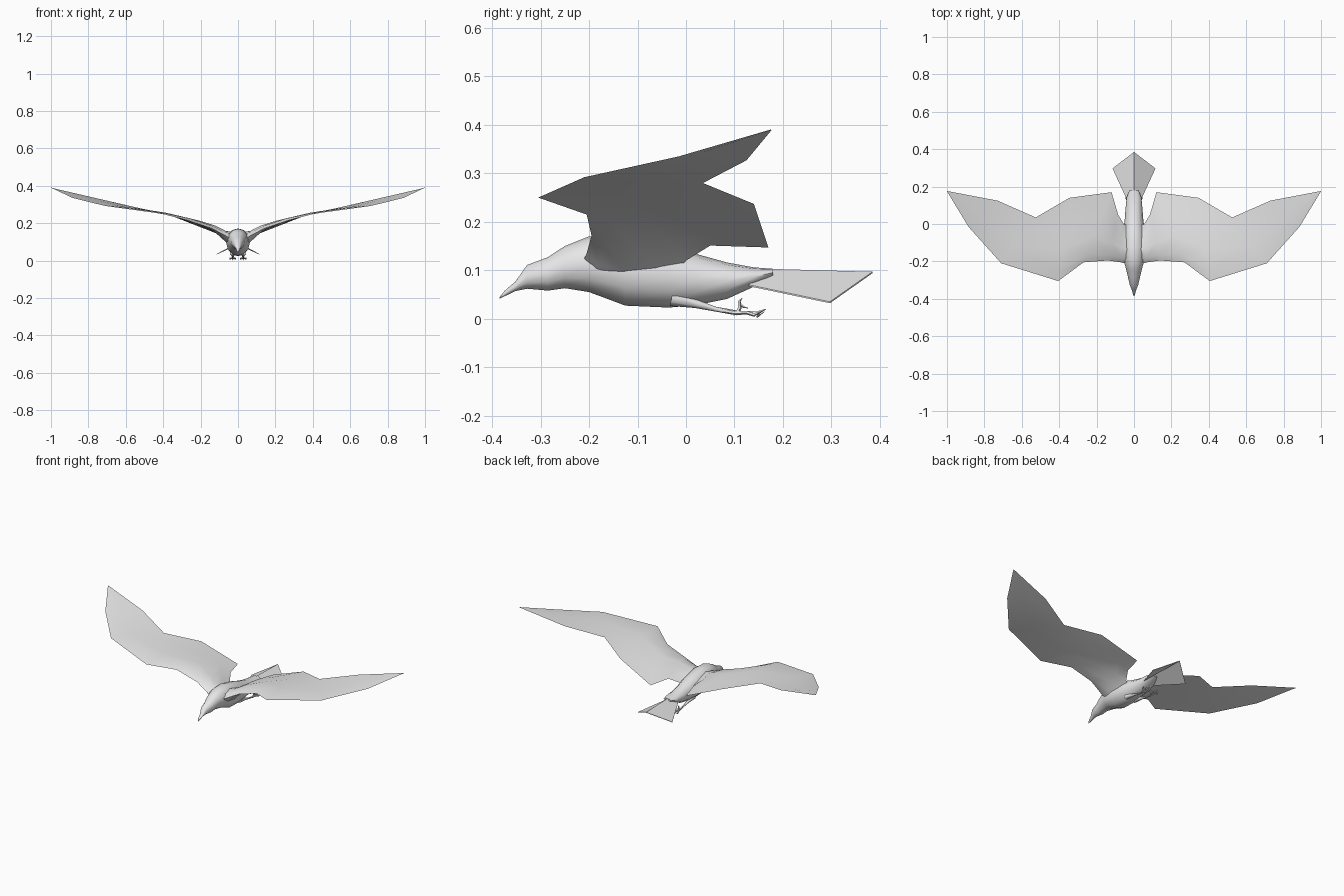
import bpy, bmesh, math
from mathutils import Vector

if "Cube" in bpy.data.objects:
    bpy.data.objects.remove(bpy.data.objects["Cube"])

grey = bpy.data.materials.new("plumage grey")
grey.diffuse_color = (0.8, 0.8, 0.8, 1)
grey.use_nodes = True
grey.node_tree.nodes["Principled BSDF"].inputs["Base Color"].default_value = grey.diffuse_color


def finish(name, bm, angle=60):
    """Turn a bmesh into a smooth-shaded object."""
    bmesh.ops.remove_doubles(bm, verts=bm.verts, dist=1e-5)
    bmesh.ops.recalc_face_normals(bm, faces=bm.faces)
    mesh = bpy.data.meshes.new(name)
    bm.to_mesh(mesh)
    bm.free()
    mesh.materials.append(grey)
    ob = bpy.data.objects.new(name, mesh)
    bpy.context.collection.objects.link(ob)
    bpy.ops.object.select_all(action='DESELECT')
    ob.select_set(True)
    bpy.context.view_layer.objects.active = ob
    bpy.ops.object.shade_smooth_by_angle(angle=math.radians(angle))
    return ob


def loft(bm, rings, caps=True):
    """Skin closed rings of equal length."""
    loops = [[bm.verts.new(p) for p in ring] for ring in rings]
    n = len(loops[0])
    for a, b in zip(loops, loops[1:]):
        for i in range(n):
            j = (i + 1) % n
            bm.faces.new((a[i], a[j], b[j], b[i]))
    if caps:
        bm.faces.new(loops[0])
        bm.faces.new(loops[-1])


def tube(bm, points, radii, sides=6):
    """Tapering limb along a path."""
    rings = []
    pts = [Vector(p) for p in points]
    for k, (p, r) in enumerate(zip(pts, radii)):
        d = (pts[min(k + 1, len(pts) - 1)] - pts[max(k - 1, 0)]).normalized()
        u = d.cross(Vector((1, 0, 0))).normalized()
        v = d.cross(u)
        rings.append([p + r * (u * math.cos(a) + v * math.sin(a))
                      for a in (math.tau * i / sides for i in range(sides))])
    loft(bm, rings)


# Body, head and beak: y, bottom z, top z, half width
sections = [
    (-.385, .041, .044, .001), (-.375, .046, .057, .006),
    (-.352, .057, .077, .012), (-.328, .062, .111, .022),
    (-.285, .058, .127, .032), (-.250, .063, .150, .040),
    (-.200, .055, .170, .054), (-.125, .027, .172, .064),
    (-.035, .023, .153, .058), (.020, .028, .134, .050),
    (.085, .041, .116, .045), (.140, .066, .106, .040), (.180, .088, .103, .025)]
bm = bmesh.new()
rings = []
for y, lo, hi, w in sections:
    mid, half = (lo + hi) / 2, (hi - lo) / 2
    rings.append([(w * math.cos(a), y, mid + half * math.sin(a))
                  for a in (math.tau * i / 12 for i in range(12))])
loft(bm, rings)
finish("body", bm)

# Tail: thin fan with a raised centre ridge
bm = bmesh.new()
outline = [(-.038, .13, .070), (-.115, .297, .035), (0, .385, .097),
           (.115, .297, .035), (.038, .13, .070), (0, .13, .104)]
up = [bm.verts.new(p) for p in outline]
down = [bm.verts.new((x, y, z - .003)) for x, y, z in outline]
for layer in (up, down):
    bm.faces.new((layer[0], layer[1], layer[2], layer[5]))
    bm.faces.new((layer[2], layer[3], layer[4], layer[5]))
for i in range(6):
    j = (i + 1) % 6
    bm.faces.new((up[i], up[j], down[j], down[i]))
finish("tail", bm, 30)

# Wing stations: leading edge, trailing edge, upper and lower bulge
stations = [
    ((.025, -.215, .112), (.025, -.010, .108), .045, -.045),
    ((.070, -.205, .135), (.055, .000, .120), .028, -.030),
    ((.140, -.195, .172), (.085, .050, .151), .022, -.012),
    ((.270, -.205, .215), (.120, .170, .147), .026, .006),
    ((.405, -.305, .250), (.345, .140, .237), .010, .004),
    ((.710, -.210, .292), (.525, .035, .280), .005, .001),
    ((.885, -.015, .335), (.730, .125, .327), .003, 0),
    ((1.0, .175, .390), (.998, .176, .389), .001, 0)]
for side, label in ((1, "right_wing"), (-1, "left_wing")):
    bm = bmesh.new()
    rings = []
    for lead, trail, top, bot in stations:
        a, b = Vector(lead), Vector(trail)
        # points run over the top, then back along the underside
        ring = [a] + [a.lerp(b, t) + Vector((0, 0, top * f))
                      for t, f in ((.12, .65), (.38, 1), (.7, .55))]
        ring += [b] + [a.lerp(b, t) + Vector((0, 0, bot * f - .001))
                       for t, f in ((.7, .55), (.38, 1), (.12, .65))]
        rings.append([(p.x * side, p.y, p.z) for p in ring])
    loft(bm, rings)
    finish(label, bm)

# Legs with trailing feet and hooked claws
for side, label in ((1, "right_leg"), (-1, "left_leg")):
    bm = bmesh.new()
    x = .028 * side
    tube(bm, [(x, -.03, .042), (x, .02, .031), (x, .06, .020), (x, .105, .012)],
         [.016, .009, .005, .005])
    for dx, dy, dz in ((-.014, .148, .008), (0, .155, .012), (.014, .148, .008)):
        tube(bm, [(x, .098, .012), (x + dx * .6, .125, .013),
                  (x + dx, dy - .008, dz), (x + dx * 1.1, dy + .010, dz + .008)],
             [.005, .004, .004, .0008], 5)
    tube(bm, [(x, .152, .010), (x, .146, .003), (x, .162, .015)],
         [.004, .002, .0006], 5)
    tube(bm, [(x, .106, .012), (x, .111, .024), (x, .110, .036), (x, .116, .043)],
         [.005, .004, .003, .0006], 5)
    tube(bm, [(x, .112, .030), (x, .119, .024), (x, .128, .022)],
         [.003, .002, .0006], 5)
    finish(label, bm)
